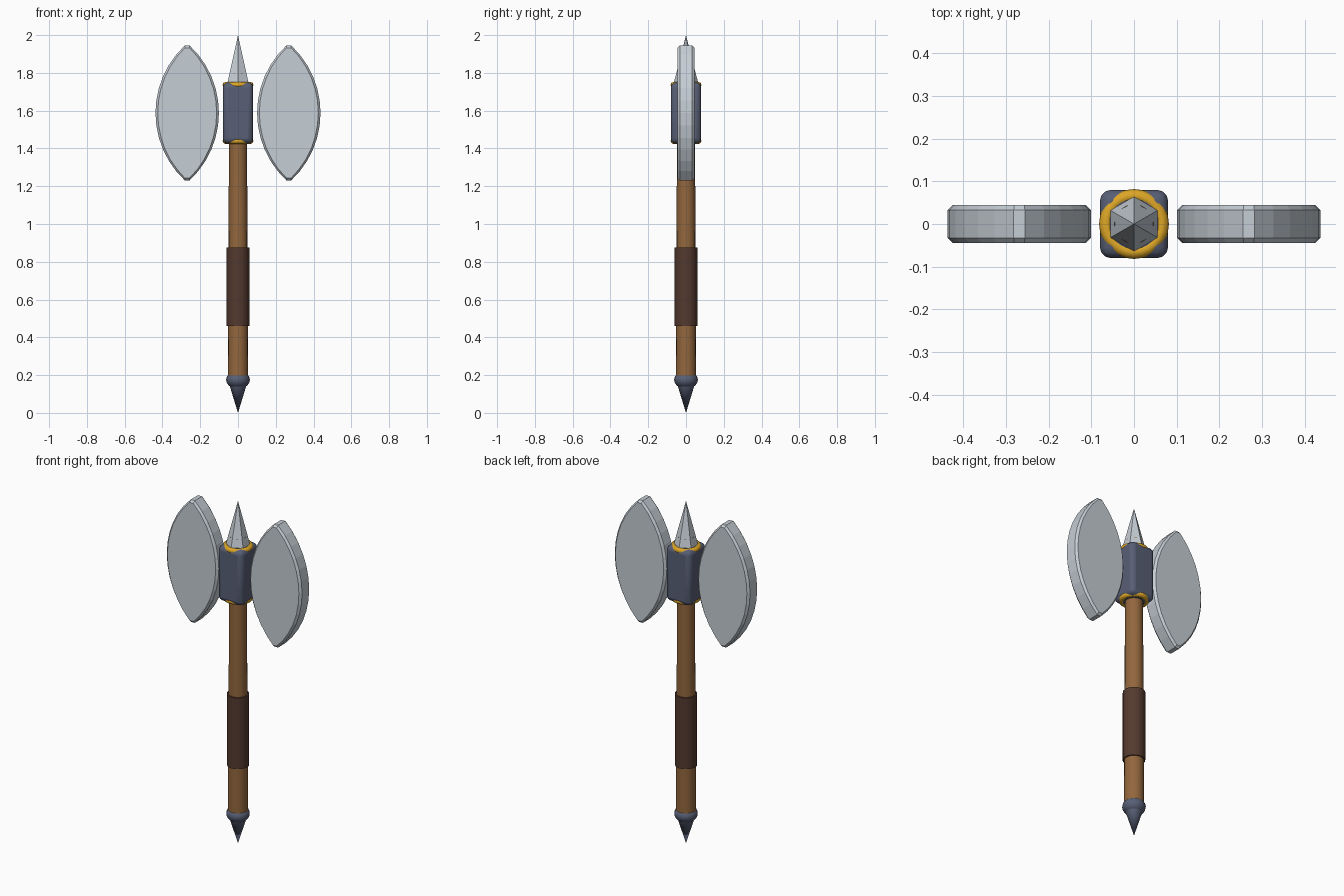
import bpy, bmesh, math

if "Cube" in bpy.data.objects:
    bpy.data.objects.remove(bpy.data.objects["Cube"])


def material(name, rgb):
    m = bpy.data.materials.new(name)
    m.diffuse_color = (*rgb, 1)
    m.use_nodes = True
    m.node_tree.nodes["Principled BSDF"].inputs["Base Color"].default_value = m.diffuse_color
    return m


STEEL = material("light steel", (0.56, 0.61, 0.66))
IRON = material("dark blue iron", (0.098, 0.115, 0.18))
WOOD = material("brown wood", (0.29, 0.135, 0.047))
LEATHER = material("dark leather", (0.088, 0.042, 0.028))
GOLD = material("gold", (0.72, 0.38, 0.02))


def finish(obj, name, mat, smooth=None):
    obj.name = name
    obj.data.materials.clear()
    obj.data.materials.append(mat)
    if smooth:
        bpy.ops.object.select_all(action='DESELECT')
        obj.select_set(True)
        bpy.context.view_layer.objects.active = obj
        bpy.ops.object.shade_smooth_by_angle(angle=math.radians(smooth))
    return obj


def cone(name, z0, z1, r0, r1, sides, mat, smooth=None):
    bpy.ops.mesh.primitive_cone_add(vertices=sides, radius1=r0, radius2=r1,
                                    depth=z1 - z0, location=(0, 0, (z0 + z1) / 2))
    return finish(bpy.context.object, name, mat, smooth)


def bevel(obj, width, segments, angle=30):
    b = obj.modifiers.new("bevel", 'BEVEL')
    b.width, b.segments = width, segments
    b.limit_method = 'ANGLE'
    b.angle_limit = math.radians(angle)


HEAD_Z = 1.588

# Shaft, grip and spike
cone("handle", 0.19, 1.798, 0.054, 0.046, 16, WOOD, 40)
cone("grip_wrap", 0.46, 0.875, 0.06, 0.06, 16, LEATHER, 40)
cone("top_spike", 1.745, 2.0, 0.065, 0.0, 6, STEEL)

# Pommel: squashed ball with a pointed end
bpy.ops.mesh.primitive_uv_sphere_add(segments=16, ring_count=10, radius=1, location=(0, 0, 0.175))
ball = bpy.context.object
ball.scale = (0.063, 0.063, 0.048)
finish(ball, "pommel_ball", IRON, 60)
cone("pommel_point", 0.0, 0.15, 0.0, 0.046, 16, IRON, 40)

# Rounded head block
bpy.ops.mesh.primitive_cube_add(size=1, location=(0, 0, HEAD_Z))
block = bpy.context.object
block.scale = (0.16, 0.16, 0.322)
bpy.ops.object.transform_apply(location=False, rotation=False, scale=True)
bevel(block, 0.026, 3)
finish(block, "head_block", IRON, 40)

# Gold rings at both ends of the block
for label, s in (("upper", 1), ("lower", -1)):
    bpy.ops.mesh.primitive_torus_add(major_radius=0.066, minor_radius=0.016, major_segments=24,
                                     minor_segments=8, location=(0, 0, HEAD_Z + s * 0.148))
    finish(bpy.context.object, label + "_gold_ring", GOLD, 60)


# Lens-shaped blades with a narrow bevelled rim
def blade(name, cx, half_w=0.168, half_h=0.357, tip=0.013, thick=0.045, rim=0.012, n=12):
    sag = half_w - tip
    radius = (half_h ** 2 + sag ** 2) / (2 * sag)
    sweep = math.asin(half_h / radius)
    arc = []
    for i in range(n + 1):
        a = -sweep + 2 * sweep * i / n
        arc.append((half_w - radius + radius * math.cos(a), radius * math.sin(a)))
    outline = arc + [(-x, -z) for x, z in arc]
    bm = bmesh.new()
    loops = []
    for y, inset in ((-thick, rim), (-thick + rim, 0), (thick - rim, 0), (thick, rim)):
        sx, sz = 1 - inset / half_w, 1 - inset / half_h
        loops.append([bm.verts.new((x * sx, y, z * sz)) for x, z in outline])
    for a, b in zip(loops, loops[1:]):
        for i in range(len(a)):
            j = (i + 1) % len(a)
            bm.faces.new((a[i], a[j], b[j], b[i]))
    bm.faces.new(loops[0])
    bm.faces.new(loops[-1])
    bmesh.ops.recalc_face_normals(bm, faces=bm.faces)
    me = bpy.data.meshes.new(name)
    bm.to_mesh(me)
    bm.free()
    obj = bpy.data.objects.new(name, me)
    bpy.context.collection.objects.link(obj)
    obj.location = (cx, 0, HEAD_Z)
    finish(obj, name, STEEL)


blade("left_blade", -0.269)
blade("right_blade", 0.269)
